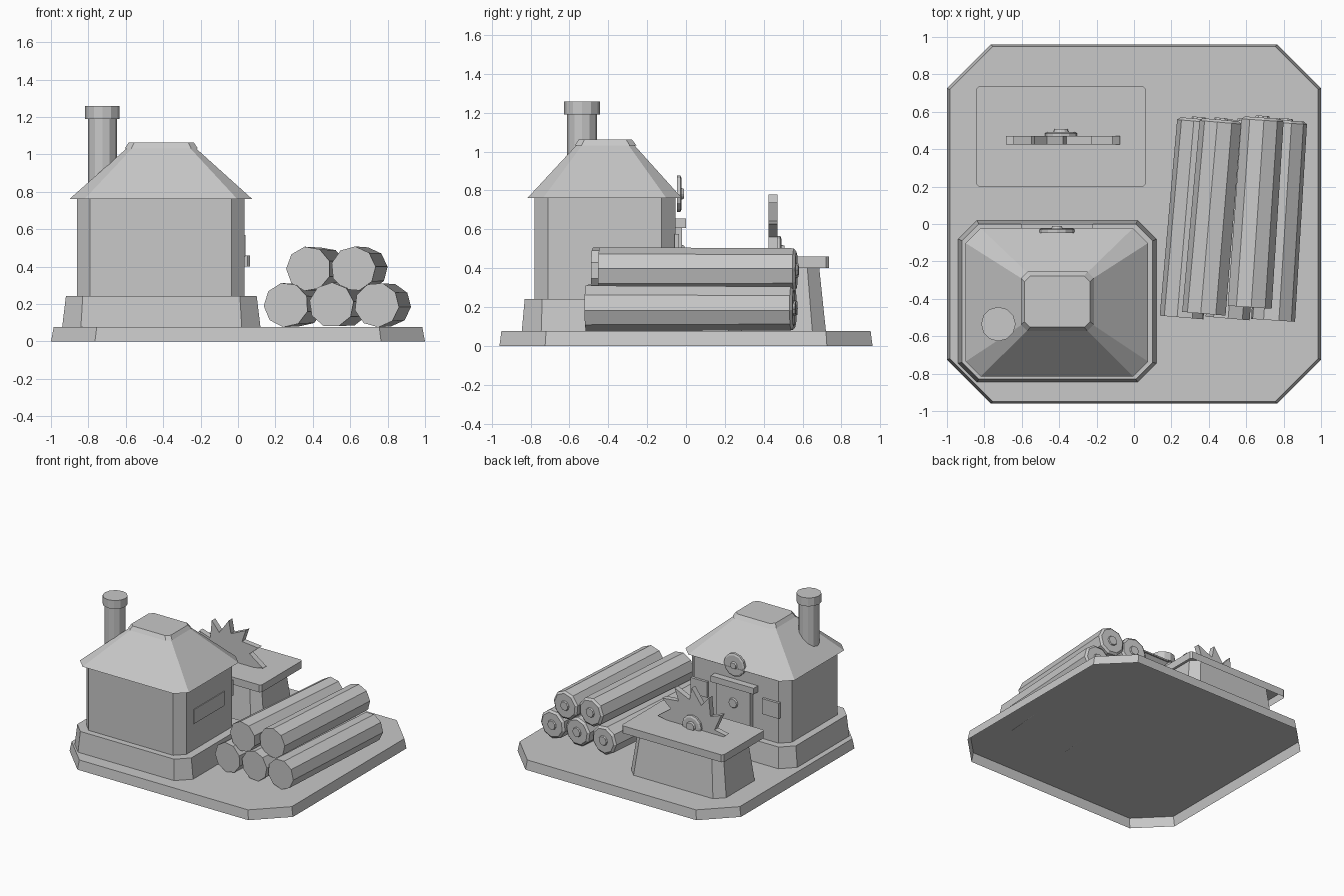
import bpy, bmesh, math
from mathutils import Matrix, Vector

cube = bpy.data.objects.get("Cube")
if cube:
    bpy.data.objects.remove(cube, do_unlink=True)

GREY = (0.58, 0.58, 0.58, 1)
mat = bpy.data.materials.new("plain grey")
mat.use_nodes = True
mat.diffuse_color = GREY
mat.node_tree.nodes["Principled BSDF"].inputs["Base Color"].default_value = GREY


def loft(name, rings, matrix=Matrix(), bottom=True, top=True):
    """Shell through a list of equal-sized point rings, with optional end caps."""
    bm = bmesh.new()
    loops = [[bm.verts.new(matrix @ Vector(p)) for p in ring] for ring in rings]
    for a, b in zip(loops, loops[1:]):
        for i in range(len(a)):
            j = (i + 1) % len(a)
            bm.faces.new((a[i], a[j], b[j], b[i]))
    if bottom:
        bm.faces.new(loops[0][::-1])
    if top:
        bm.faces.new(loops[-1])
    mesh = bpy.data.meshes.new(name)
    bm.to_mesh(mesh)
    bm.free()
    mesh.materials.append(mat)
    obj = bpy.data.objects.new(name, mesh)
    bpy.context.collection.objects.link(obj)


def octagon(x0, x1, y0, y1, c, z):
    """Rectangle with cut corners."""
    return [(x0 + c, y0, z), (x1 - c, y0, z), (x1, y0 + c, z), (x1, y1 - c, z),
            (x1 - c, y1, z), (x0 + c, y1, z), (x0, y1 - c, z), (x0, y0 + c, z)]


def turned(name, profile, sides, matrix, roll=0.0):
    """Lathe a (height, radius) profile around local z."""
    rings = [[(r * math.cos(roll + math.tau * i / sides),
               r * math.sin(roll + math.tau * i / sides), h) for i in range(sides)]
             for h, r in profile]
    loft(name, rings, matrix)


def box(name, x0, x1, y0, y1, z0, z1):
    loft(name, [[(x0, y0, z), (x1, y0, z), (x1, y1, z), (x0, y1, z)]
                for z in (z0, z1)])


def facing_back(x, y, z):
    """Local z points to +y."""
    return Matrix.Translation((x, y, z)) @ Matrix.Rotation(-math.pi / 2, 4, "X")


# Ground slab, hollow underneath
loft("ground_slab", [octagon(-1, 1, -.96, .96, .235, 0),
                     octagon(-.985, .985, -.95, .95, .23, .077)], bottom=False)

# House
loft("house_plinth", [octagon(-.94, .12, -.845, .02, .1, .077),
                      octagon(-.92, .10, -.83, .0, .09, .242)], bottom=False)
loft("house_walls", [octagon(-.86, .035, -.78, -.055, .07, z) for z in (.242, .77)],
     bottom=False, top=False)
loft("roof", [octagon(-.9, .075, -.815, -.022, .08, .762),
              octagon(-.595, -.225, -.565, -.265, .03, 1.032)], top=False)
loft("roof_cap", [octagon(-.605, -.215, -.572, -.255, .035, 1.032),
                  octagon(-.585, -.235, -.552, -.278, .03, 1.062)])
turned("chimney", [(.77, .078), (1.19, .078), (1.19, .092), (1.258, .092)], 12,
       Matrix.Translation((-.725, -.535, 0)))

# Windows, door and round sign
box("side_window", .03, .041, -.62, -.23, .455, .57)
for side, x in (("right", -.73), ("left", -.09)):
    box(f"back_window_{side}", x - .075, x + .075, -.06, -.035, .45, .575)
box("door", -.56, -.26, -.06, -.02, .242, .607)
box("door_lintel", -.605, -.22, -.06, 0, .607, .657)
turned("door_knob", [(0, .04), (.012, .035)], 12, facing_back(-.41, -.02, .48))
turned("round_sign", [(0, .093), (.018, .093), (.024, .08), (.024, .03), (.036, .025)],
       12, facing_back(-.412, -.047, .783))

# Saw table, top hollow underneath
loft("table_body", [octagon(-.815, .035, .215, .72, .07, .077),
                    octagon(-.765, -.015, .255, .68, .06, .455)],
     bottom=False, top=False)
loft("table_top", [octagon(-.845, .065, .2, .735, .015, z) for z in (.4, .46)],
     bottom=False)

# Saw blade with slanted teeth
TEETH = 12
outline = []
for i in range(TEETH):
    for step, r in ((0, .305), (.18, .205)):
        a = math.tau * (i + step) / TEETH + math.pi / 2
        outline.append((r * math.cos(a), r * math.sin(a)))
loft("saw_blade", [[(x, y, h) for x, y in outline] for h in (0, .045)],
     facing_back(-.38, .425, .475) @ Matrix.Rotation(math.pi, 4, "Z"))
turned("saw_hub", [(0, .085), (.015, .085), (.022, .07), (.022, .04), (.038, .035)],
       12, facing_back(-.39, .47, .48))

# Log pile: front x, height, front y, back y, sideways drift
logs = [(.257, .195, -.5, .57, .09), (.5, .195, -.505, .56, .09),
        (.742, .195, -.515, .56, .07), (.377, .388, -.48, .565, .09),
        (.617, .388, -.445, .575, .07)]
for n, (x, z, y0, y1, drift) in enumerate(logs):
    length = y1 - y0
    turn = Matrix.Rotation(-math.atan2(drift, length), 4, "Z")
    place = Matrix.Translation((x, y0, z)) @ turn @ Matrix.Rotation(-math.pi / 2, 4, "X")
    turned(f"log_{n + 1}", [(0, .12), (length - .018, .115), (length - .004, .098),
                            (length - .004, .04), (length + .006, .035)],
           9, place, roll=.3 + n * .25)
